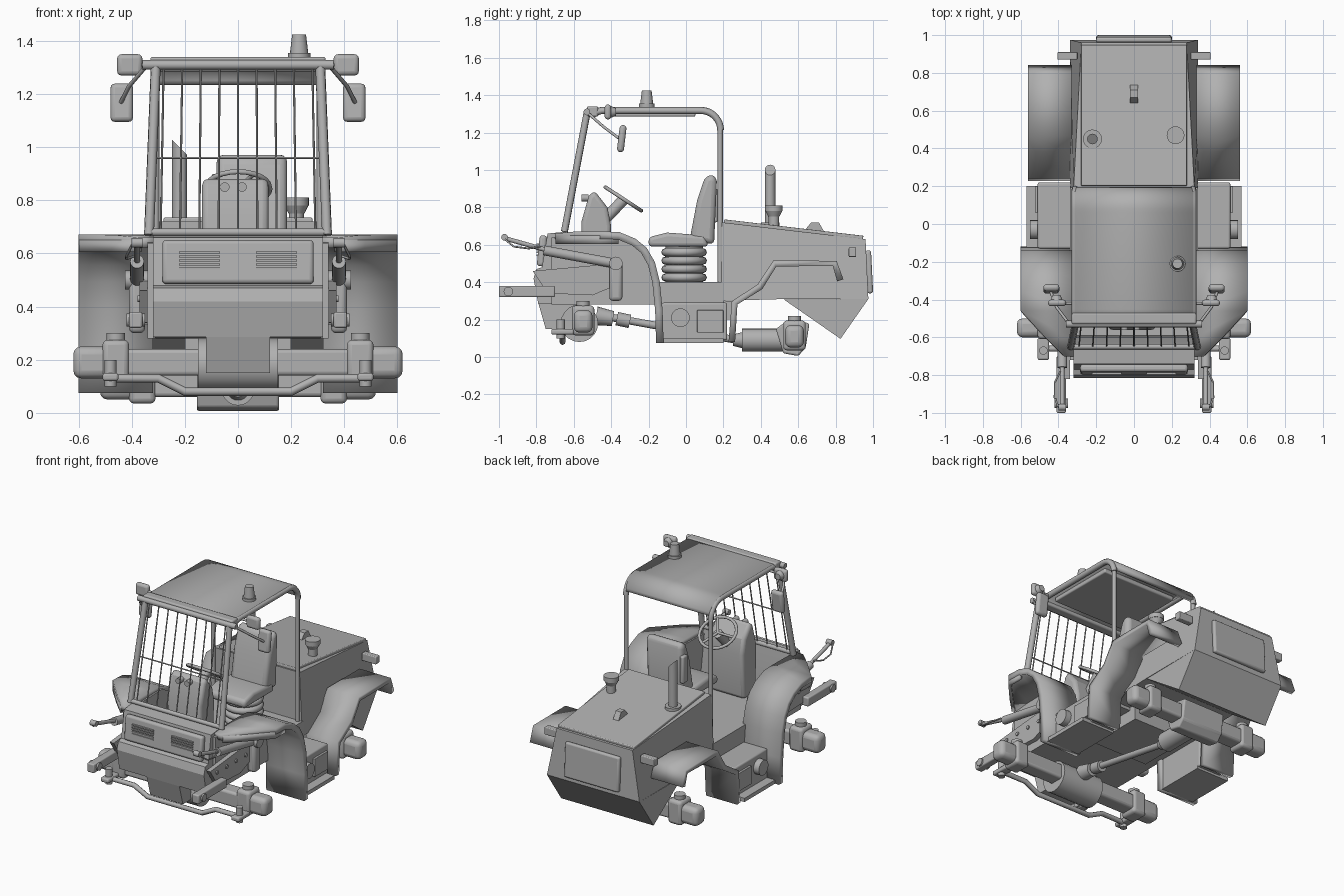
import bpy, bmesh, math
from mathutils import Vector, Matrix

if "Cube" in bpy.data.objects:
    bpy.data.objects.remove(bpy.data.objects["Cube"])

paint = bpy.data.materials.new("plain_grey")
paint.use_nodes = True
grey = (.44, .44, .44, 1)
paint.diffuse_color = grey
paint.node_tree.nodes["Principled BSDF"].inputs["Base Color"].default_value = grey
parts = []


def finish(name, bm, bevel=0, thickness=0):
    bmesh.ops.recalc_face_normals(bm, faces=bm.faces)
    mesh = bpy.data.meshes.new(name)
    bm.to_mesh(mesh)
    bm.free()
    obj = bpy.data.objects.new(name, mesh)
    bpy.context.collection.objects.link(obj)
    mesh.materials.append(paint)
    if thickness:
        solid = obj.modifiers.new("thickness", 'SOLIDIFY')
        solid.thickness, solid.offset = thickness, 0
    if bevel:
        mod = obj.modifiers.new("bevel", 'BEVEL')
        mod.width, mod.segments = bevel, 3
    parts.append(obj)
    return obj


def box(name, x, y, z, bevel=0, tilt=0):
    """Box from three (low, high) ranges, tilted about x."""
    bm = bmesh.new()
    size = [b - a for a, b in (x, y, z)]
    centre = Vector([(a + b) / 2 for a, b in (x, y, z)])
    bmesh.ops.create_cube(bm, size=1, matrix=Matrix.Translation(centre)
                          @ Matrix.Rotation(tilt, 4, 'X') @ Matrix.Diagonal((*size, 1)))
    return finish(name, bm, bevel)


def prism(name, profile, low, high, bevel=0):
    """Side profile of (y, z) points extruded along x."""
    bm = bmesh.new()
    face = bm.faces.new([bm.verts.new((low, y, z)) for y, z in profile])
    new = bmesh.ops.extrude_face_region(bm, geom=[face])["geom"]
    bmesh.ops.translate(bm, vec=(high - low, 0, 0),
                        verts=[v for v in new if isinstance(v, bmesh.types.BMVert)])
    return finish(name, bm, bevel)


def sheet(name, pairs, thickness):
    """Thin plate through pairs of opposite edge points."""
    bm = bmesh.new()
    rows = [(bm.verts.new(p), bm.verts.new(q)) for p, q in pairs]
    for (a, b), (c, d) in zip(rows, rows[1:]):
        bm.faces.new((a, b, d, c))
    return finish(name, bm, 0, thickness)


def ribbon(name, path, inner, thickness):
    """Plate through (y, z, outer x) points, starting at the inner x."""
    return sheet(name, [((inner, y, z), (x, y, z)) for y, z, x in path], thickness)


def rod(name, start, end, radius, tip=None, sides=20):
    """Cylinder or cone between two points."""
    start, end = Vector(start), Vector(end)
    axis = end - start
    turn = axis.to_track_quat('Z', 'Y').to_matrix().to_4x4()
    bm = bmesh.new()
    bmesh.ops.create_cone(bm, cap_ends=True, segments=sides, radius1=radius,
                          radius2=radius if tip is None else tip, depth=axis.length,
                          matrix=Matrix.Translation((start + end) / 2) @ turn)
    return finish(name, bm)


def tube(name, points, radius, closed=False):
    """Bent pipe through points."""
    curve = bpy.data.curves.new(name, 'CURVE')
    curve.dimensions, curve.bevel_depth, curve.bevel_resolution = '3D', radius, 2
    curve.use_fill_caps = True
    line = curve.splines.new('POLY')
    line.points.add(len(points) - 1)
    line.use_cyclic_u = closed
    for p, co in zip(line.points, points):
        p.co = (*co, 1)
    curve.materials.append(paint)
    obj = bpy.data.objects.new(name, curve)
    bpy.context.collection.objects.link(obj)


def arc(cy, cz, radius, start, end, steps=9):
    angles = [math.radians(start + (end - start) * i / steps) for i in range(steps + 1)]
    return [(cy + radius * math.cos(a), cz + radius * math.sin(a)) for a in angles]


# Rear hood, narrower along its top edge
hood = prism("rear_hood", [(.19, .3), (.19, .72), (.96, .63), (.975, .31), (.53, .31)], -.34, .34)
for v in hood.data.vertices:
    if v.co.z > .6:
        v.co.x *= .94 if v.co.y < .5 else .82
box("hood_lid", (-.28, .28), (.2, .95), (.672, .692), .005, -.117)
prism("rear_ballast", [(.525, .306), (.826, .097), (.975, .31)], -.34, .34)
box("rear_panel", (-.2, .2), (.965, .995), (.34, .57), .012, .05)
prism("lifting_eye", [(.62, .66), (.67, .72), (.71, .72), (.75, .65)], -.02, .02)
rod("exhaust_base", (-.22, .45, .67), (-.22, .45, .72), .05)
exhaust = rod("exhaust_pipe", (-.22, .45, .68), (-.22, .45, 1), .028)
for v in exhaust.data.vertices:
    if v.co.z > .9:
        v.co.z -= v.co.x + .22
rod("intake_neck", (.22, .47, .67), (.22, .47, .77), .028)
rod("intake_cup", (.22, .47, .75), (.22, .47, .78), .03, .045)
rod("intake_cap", (.22, .47, .78), (.22, .47, .81), .047)

# Cab tub and nose
prism("nose", [(-.74, .66), (-.64, .67), (-.6, .4), (-.6, .28), (-.79, .285), (-.815, .42), (-.8, .47), (-.77, .48)],
      -.32, .32)
box("nose_grille_panel", (-.285, .285), (-.79, -.75), (.485, .65), .015, -.1)
for x in (-.145, .145):
    for i in range(5):
        z = .54 + i * .015
        box("nose_vent_slat", (x - .078, x + .078), (-.798, -.78), (z, z + .008))
prism("lower_tower", [(-.79, .29), (-.75, .15), (-.6, .15), (-.58, .3)], -.12, .12)
box("cab_floor", (-.34, .34), (-.62, .2), (.28, .4))
box("belly", (-.2, .2), (-.13, .25), (.2, .3))

# Cab roof and guard
rail = [(-.51, 1.3), (-.47, 1.32), (-.45, 1.325), (.06, 1.325)] + arc(.08, 1.22, .105, 90, 0)
ribbon("roof", [(y, z, .315) for y, z in rail[:-1]], -.315, .025)
box("roof_lining", (-.27, .27), (-.42, .05), (1.285, 1.315), .008)
rod("roof_front_bar", (-.36, -.53, 1.31), (.36, -.53, 1.31), .018)
box("roof_front_rim", (-.33, .33), (-.53, -.47), (1.285, 1.34), .01)
rod("guard_bottom_bar", (-.33, -.65, .68), (.33, -.65, .68), .014)
rod("guard_middle_wire", (-.31, -.592, .96), (.31, -.592, .96), .004)
for i in range(9):
    x = (i - 4) * .07
    rod("guard_bar", (x * 1.04, -.65, .67), (x, -.53, 1.3), .004, sides=8)
rod("beacon_foot", (.23, -.21, 1.33), (.23, -.21, 1.355), .042)
rod("beacon", (.23, -.21, 1.35), (.23, -.21, 1.425), .035, .026)

# Seat
rod("seat_post", (.05, -.01, .39), (.05, -.01, .6), .1)
for i in range(4):
    z = .425 + i * .045
    ring = [(.05 + .1 * math.cos(a * math.pi / 12), -.01 + .1 * math.sin(a * math.pi / 12), z) for a in range(24)]
    tube("seat_bellows", ring, .022, True)
prism("seat_cushion", [(-.2, .59), (-.2, .64), (-.1, .665), (.1, .65), (.12, .59)], -.1, .19, .02)
prism("seat_back", [(.02, .63), (.06, .84), (.1, .96), (.15, .98), (.165, .94), (.15, .6)], -.08, .185, .035)
box("seat_side_pad", (-.1, -.07), (.12, .17), (.72, .9), .01)

# Steering console and pedals
prism("console", [(-.55, .4), (-.56, .72), (-.52, .86), (-.49, .89), (-.42, .8), (-.4, .7), (-.42, .4)],
      -.135, .115, .022)
for x in (-.05, .015):
    rod("console_lamp", (x, -.56, .85), (x, -.52, .85), .018)
rod("steering_column", (0, -.44, .73), (0, -.335, .84), .03)
spin = Matrix.Translation((0, -.335, .845)) @ Matrix.Rotation(-.58, 4, 'X')
rim = [spin @ Vector((.12 * math.cos(i * math.pi / 12), .115 * math.sin(i * math.pi / 12), 0)) for i in range(24)]
tube("steering_wheel", rim, .01, True)
for i in (4, 12, 20):
    rod("wheel_spoke", spin.translation, rim[i], .008)
for x in (-.2, .16, .23):
    box("pedal", (x - .025, x + .025), (-.48, -.4), (.43, .445), .004, .5)

# Axles, drive shaft and steering rod
rod("front_differential", (-.15, -.57, .18), (.15, -.57, .18), .1)
prism("rear_differential", [(.48, .15), (.52, .02), (.6, .005), (.64, .05), (.66, .18), (.55, .2)], -.155, .155, .01)
rod("drive_shaft", (0, -.42, .215), (0, .3, .085), .02)
rod("front_coupling", (0, -.48, .22), (0, -.39, .205), .05, .04)
rod("shaft_joint", (0, -.37, .205), (0, -.3, .19), .036)
rod("rear_pinion", (0, .3, .09), (0, .52, .09), .062)
rod("rear_coupling", (0, .25, .09), (0, .31, .09), .03, .045)
box("front_axle_beam", (-.5, .5), (-.6, -.5), (.14, .24), .015)
box("rear_axle_beam", (-.4, .4), (.53, .63), (.06, .16), .015)
tube("steering_rod", [(x, -.66, z) for x, z in
     ((-.48, .13), (-.3, .13), (-.2, .08), (.2, .08), (.3, .13), (.48, .13))], .016)

for s in (-1, 1):
    # Cab posts and tub sides
    tube("front_post", [(s * .335, -.65, .67), (s * .31, -.53, 1.3)], .019)
    tube("rear_post", [(s * .31, .183, .4), (s * .31, .183, 1.22)], .014)
    tube("roof_side_rail", [(s * .312, y, z - .008) for y, z in rail], .018)
    prism("tub_side", [(-.72, .64), (-.35, .65), (-.2, .56), (-.15, .28), (-.72, .28)], s * .31, s * .34)
    # Front fender, tapering to the nose, with a front lip
    ribbon("front_fender", [(y, z, s * x) for y, z, x in (
        (-.7, .64, .37), (-.6, .65, .47), (-.46, .652, .6), (-.36, .648, .6), (-.28, .615, .6),
        (-.225, .57, .6), (-.185, .5, .6), (-.16, .4, .6), (-.145, .25, .6), (-.14, .075, .6))], s * .32, .04)
    lip = [(s * .37, -.69), (s * .47, -.59), (s * .59, -.46), (s * .59, -.36)]
    sheet("fender_lip", [((x, y, .605), (x, y, .65)) for x, y in lip], .02)
    # Side tank and step
    box("side_tank", sorted((s * .33, s * .51)), (-.13, .22), (.09, .29), .01)
    box("tank_sill", sorted((s * .33, s * .57)), (-.13, .2), (.075, .1))
    box("tank_hatch", sorted((s * .5, s * .525)), (.06, .2), (.13, .25), .003)
    rod("tank_cap", (s * .5, -.03, .21), (s * .55, -.03, .21), .05)
    # Rear fender
    ribbon("rear_fender", [(y, z, s * .56) for y, z in (
        (.245, .08), (.26, .29), (.395, .375), (.475, .5), (.795, .5), (.825, .41))], s * .33, .035)
    box("rear_lamp", sorted((s * .3, s * .405)), (.87, .91), (.535, .585), .005)
    # Mirrors and work lamps
    tube("mirror_arm", [(s * .35, -.52, 1.3), (s * .41, -.44, 1.23), (s * .44, -.36, 1.17)], .008)
    box("mirror", sorted((s * .395, s * .48)), (-.362, -.325), (1.095, 1.24), .017, -.12)
    rod("lamp_bracket", (s * .3, -.42, 1.31), (s * .41, -.42, 1.31), .008)
    box("work_lamp", sorted((s * .36, s * .455)), (-.435, -.4), (1.27, 1.35), .016)
    rod("lamp_back", (s * .41, -.41, 1.31), (s * .41, -.375, 1.31), .035, .02)
    # Wheel hubs with king pins
    for y, z, x in ((-.55, .19, .46), (.58, .11, .36)):
        box("wheel_hub", sorted((s * x, s * (x + .16))), (y - .05, y + .05), (z - .06, z + .06), .03)
        box("knuckle", sorted((s * (x - .05), s * (x + .05))), (y - .06, y + .06), (z - .075, z + .085), .02)
        rod("king_pin_cap", (s * x, y, z + .08), (s * x, y, z + .11), .035)
    box("hub_lug", sorted((s * .45, s * .51)), (-.72, -.6), (.12, .15), .01)
    rod("hub_lug_pin", (s * .48, -.67, .1), (s * .48, -.67, .2), .022)
    # Front linkage
    box("lift_arm", sorted((s * .36, s * .41)), (-1, -.7), (.32, .38), .008)
    rod("arm_eye", (s * .35, -.95, .35), (s * .42, -.95, .35), .025)
    prism("arm_plate", [(-.82, .46), (-.38, .5), (-.38, .38), (-.5, .33), (-.74, .34)], s * .34, s * .37)
    for i in range(4):
        y = -.75 + i * .1
        rod("plate_bolt", (s * .36, y, .43), (s * .378, y, .43), .012)
    rod("lift_cylinder", (s * .38, -.76, .57), (s * .38, -.38, .5), .026)
    rod("cylinder_shaft", (s * .38, -.97, .635), (s * .38, -.74, .57), .012)
    rod("shaft_tip", (s * .36, -.97, .64), (s * .4, -.97, .64), .018)
    box("crank_arm", sorted((s * .35, s * .41)), (-.41, -.34), (.3, .52), .02)
    rod("crank_pivot", (s * .32, -.375, .5), (s * .425, -.375, .5), .036)
    tube("release_cord", [(s * .4, -.97, .63), (s * .42, -.92, .59), (s * .42, -.84, .58), (s * .39, -.78, .59)], .005)

# Smooth shading on round parts, sharp edges kept
bpy.ops.object.select_all(action='DESELECT')
for obj in parts:
    obj.select_set(True)
bpy.context.view_layer.objects.active = parts[0]
bpy.ops.object.shade_smooth_by_angle(angle=math.radians(26))
